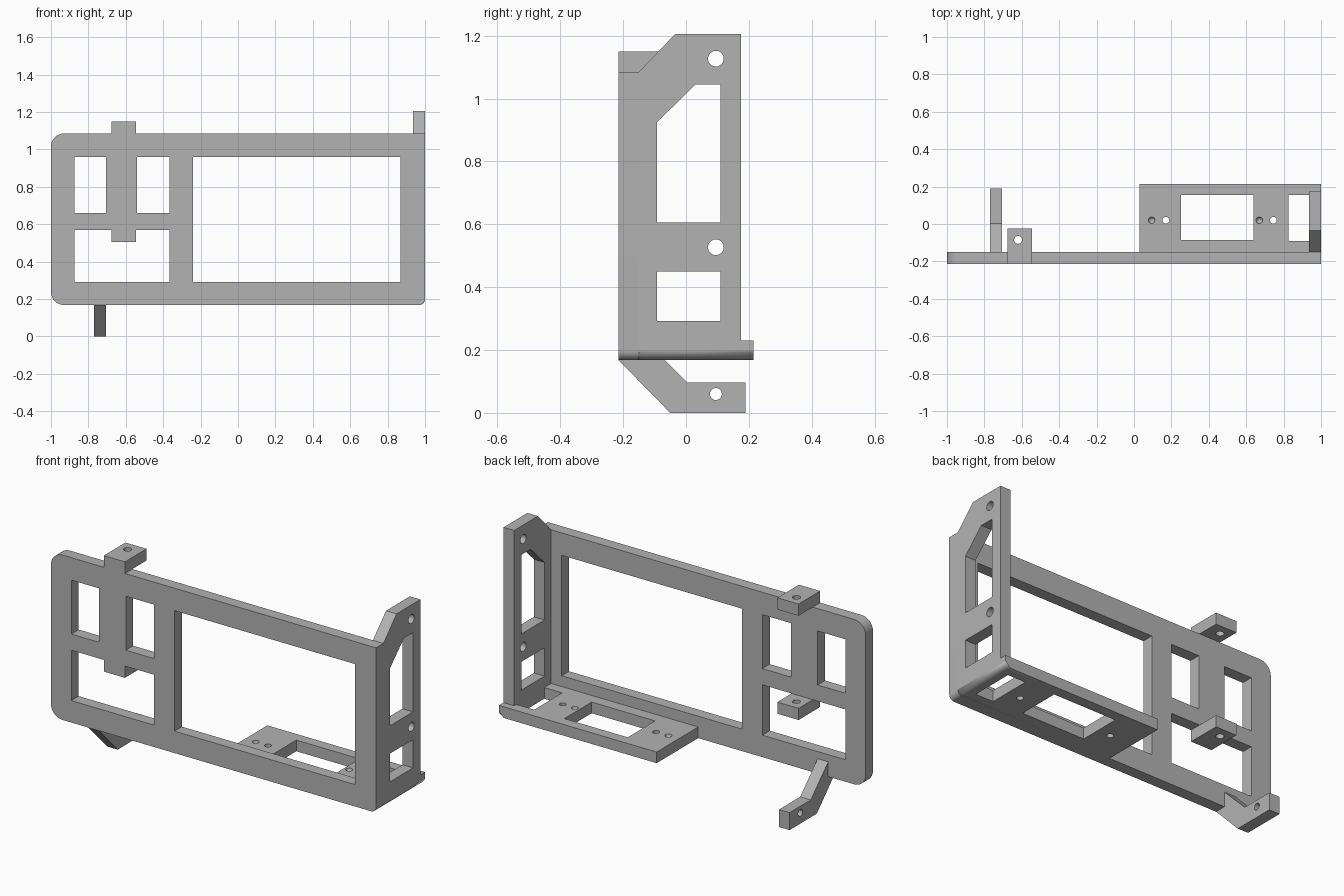
import bpy
import bmesh
import math
from mathutils import Vector

cube = bpy.data.objects.get("Cube")
if cube:
    bpy.data.objects.remove(cube, do_unlink=True)

grey = bpy.data.materials.new("plain grey")
grey.use_nodes = True
COLOUR = (0.45, 0.45, 0.45, 1)
grey.diffuse_color = COLOUR
grey.node_tree.nodes["Principled BSDF"].inputs["Base Color"].default_value = COLOUR

# For each extrusion axis: how a profile point (a, b) and depth d map to x, y, z
PLACE = {
    "x": lambda a, b, d: (d, a, b),
    "y": lambda a, b, d: (a, d, b),
    "z": lambda a, b, d: (a, b, d),
}


def rect(a0, a1, b0, b1):
    return [(a0, b0), (a1, b0), (a1, b1), (a0, b1)]


def circle(a, b, r, n=24):
    return [(a + r * math.cos(2 * math.pi * i / n),
             b + r * math.sin(2 * math.pi * i / n)) for i in range(n)]


def rounded(a0, a1, b0, b1, radii, steps=8):
    """Rectangle with one radius per corner, from low-left, anticlockwise."""
    points = []
    for k, ((a, b), r) in enumerate(zip(rect(a0, a1, b0, b1), radii)):
        if r == 0:
            points.append((a, b))
            continue
        ca = a + r if a == a0 else a - r
        cb = b + r if b == b0 else b - r
        for i in range(steps + 1):
            t = math.pi + math.pi / 2 * (k + i / steps)
            points.append((ca + r * math.cos(t), cb + r * math.sin(t)))
    return points


def add_prism(bm, outline, axis, d0, d1):
    low = [bm.verts.new(PLACE[axis](a, b, d0)) for a, b in outline]
    high = [bm.verts.new(PLACE[axis](a, b, d1)) for a, b in outline]
    faces = [bm.faces.new(low), bm.faces.new(high)]
    n = len(outline)
    for i in range(n):
        j = (i + 1) % n
        faces.append(bm.faces.new((low[i], low[j], high[j], high[i])))
    bmesh.ops.recalc_face_normals(bm, faces=faces)


def make_object(name, bm):
    mesh = bpy.data.meshes.new(name)
    bm.to_mesh(mesh)
    bm.free()
    mesh.materials.append(grey)
    ob = bpy.data.objects.new(name, mesh)
    bpy.context.collection.objects.link(ob)
    return ob


def plate(name, outline, axis, d0, d1, holes=(), dimples=()):
    """Extruded profile with through holes and round-bottomed dimples."""
    bm = bmesh.new()
    add_prism(bm, outline, axis, d0, d1)
    ob = make_object(name, bm)
    cut = bmesh.new()
    for hole in holes:
        add_prism(cut, hole, axis, d0 - 0.05, d1 + 0.05)
    for centre, radius in dimples:
        ball = bmesh.ops.create_uvsphere(cut, u_segments=20, v_segments=10, radius=radius)
        bmesh.ops.translate(cut, verts=ball["verts"], vec=Vector(centre))
    cutter = make_object(name + "_cutter", cut)
    cutter.hide_render = True

    bpy.ops.object.select_all(action="DESELECT")
    bpy.context.view_layer.objects.active = ob
    ob.select_set(True)
    if holes:
        mod = ob.modifiers.new("holes", "BOOLEAN")
        mod.operation = "DIFFERENCE"
        mod.solver = "EXACT"
        mod.object = cutter
        bpy.ops.object.modifier_apply(modifier=mod.name)
    bpy.data.objects.remove(cutter, do_unlink=True)
    bpy.ops.object.shade_smooth_by_angle(angle=math.radians(30))
    return ob


FRONT, BACK = -0.215, -0.15      # front panel faces
BASE, SHELF_TOP = 0.168, 0.23    # shelf faces
TOP = 1.085
WALL = 0.935                     # inner face of the side wall

# Front panel with four windows
plate("front_panel", rounded(-1, 1, BASE, TOP, (0.07, 0.03, 0, 0.07)), "y", FRONT, BACK, [
    rect(-0.875, -0.705, 0.66, 0.96),
    rect(-0.54, -0.365, 0.66, 0.96),
    rect(-0.875, -0.365, 0.29, 0.57),
    rect(-0.24, 0.87, 0.29, 0.96),
])

# Shelf: rounded outer edge, then openings and screw holes cut from above
shelf = plate("bottom_shelf", rect(0.03, 1, BACK, 0.215), "z", BASE, SHELF_TOP,
              [rect(0.25, 0.64, -0.085, 0.155), rect(0.825, WALL, -0.09, 0.155),
               circle(0.17, 0.02, 0.018), circle(0.745, 0.02, 0.018)],
              [((x, 0.02, SHELF_TOP), 0.018) for x in (0.095, 0.67)])
bm = bmesh.new()
bm.from_mesh(shelf.data)
edge = [e for e in bm.edges
        if all(v.co.x > 0.999 and v.co.z < BASE + 0.001 for v in e.verts)]
bmesh.ops.bevel(bm, geom=edge, offset=0.03, segments=8, profile=0.5, affect="EDGES")
bm.to_mesh(shelf.data)
bm.free()
shelf.data.update()

# Side wall with sloped top corner
plate("left_side_wall",
      [(BACK, SHELF_TOP), (0.175, SHELF_TOP), (0.175, 1.205), (-0.035, 1.205), (BACK, TOP)],
      "x", WALL, 1, [
          [(-0.092, 0.605), (0.11, 0.605), (0.11, 1.045), (0.03, 1.045), (-0.092, 0.925)],
          rect(-0.092, 0.11, 0.293, 0.45),
          circle(0.095, 1.127, 0.025), circle(0.095, 0.527, 0.025)])

# Two matching mounting tabs
for name, z in (("upper_tab", TOP), ("lower_tab", 0.505)):
    plate(name, rect(-0.675, -0.545, FRONT, -0.025), "z", z, z + 0.065,
          [circle(-0.62, -0.085, 0.021)])

# Cranked foot below the panel
plate("lower_foot",
      [(FRONT, BASE), (-0.05, 0), (0.19, 0), (0.19, 0.097), (0.003, 0.097),
       (BACK, 0.25), (BACK - 0.03, 0.25), (BACK - 0.03, BASE)],
      "x", -0.77, -0.705, [circle(0.095, 0.06, 0.019)])
